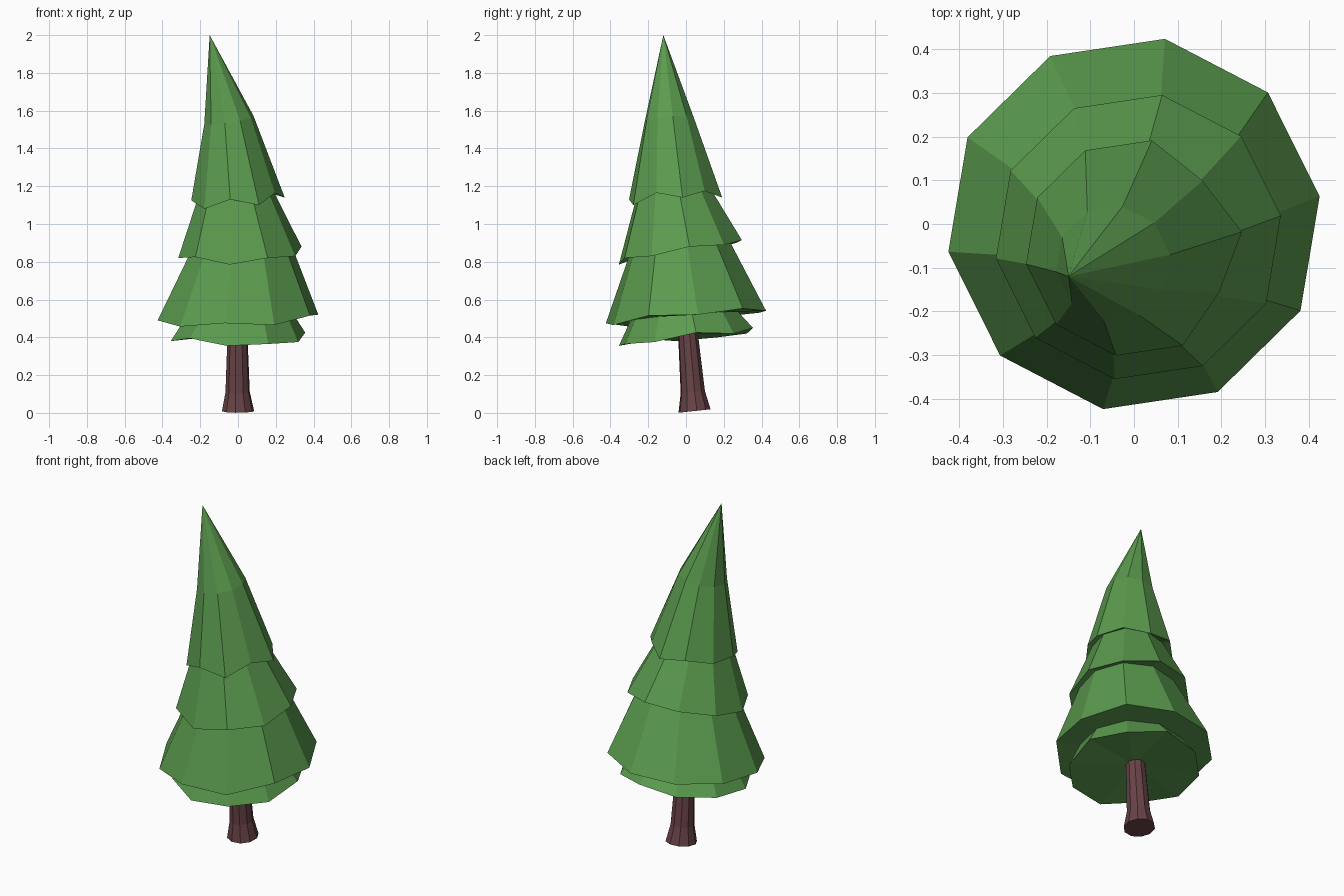
import bpy, bmesh, math
from mathutils import Vector

if "Cube" in bpy.data.objects:
    bpy.data.objects.remove(bpy.data.objects["Cube"])

N = 10
PHASE = math.radians(8.5)


def material(name, rgb):
    m = bpy.data.materials.new(name)
    m.diffuse_color = (*rgb, 1)
    m.use_nodes = True
    m.node_tree.nodes["Principled BSDF"].inputs["Base Color"].default_value = m.diffuse_color
    return m


def ring(cx, cy, r, z, tilt=(0, 0), dents=()):
    """Ten-sided ring; z is one height (tilted) or a list of ten heights."""
    pts = []
    for k in range(N):
        a = PHASE + math.tau * k / N
        rk = r * (0.88 if k in dents else 1)
        dx, dy = rk * math.cos(a), rk * math.sin(a)
        h = z[k] if isinstance(z, list) else z + tilt[0] * dx + tilt[1] * dy
        pts.append(Vector((cx + dx, cy + dy, h)))
    return pts


def loft(name, rings, bottom, top, mat):
    """Skin the rings in order and close both ends with a fan."""
    bm = bmesh.new()
    loops = [[bm.verts.new(p) for p in r] for r in rings]
    lo, hi = bm.verts.new(bottom), bm.verts.new(top)
    for k in range(N):
        j = (k + 1) % N
        bm.faces.new((lo, loops[0][j], loops[0][k]))
        bm.faces.new((hi, loops[-1][k], loops[-1][j]))
        for a, b in zip(loops, loops[1:]):
            bm.faces.new((a[k], a[j], b[j], b[k]))
    bmesh.ops.recalc_face_normals(bm, faces=bm.faces)
    me = bpy.data.meshes.new(name)
    bm.to_mesh(me)
    bm.free()
    me.materials.append(mat)
    ob = bpy.data.objects.new(name, me)
    bpy.context.collection.objects.link(ob)
    return ob


green = material("needle green", (0.105, 0.33, 0.077))
brown = material("bark brown", (0.14, 0.056, 0.062))

# Foliage: four skirts, each a jagged rim followed by a narrower neck
foliage = [
    ring(0, 0, 0.36, [.425, .42, .45, .42, .40, .38, .395, .355, .365, .375]),
    ring(0.005, -0.01, 0.29, 0.51, (0.04, 0.08)),
    ring(0, 0, 0.43, [.52, .553, .54, .53, .51, .49, .457, .475, .465, .515]),
    ring(0.013, -0.035, 0.268, 0.875, (0.08, 0.13)),
    ring(0.01, -0.03, 0.33, [.88, .89, .915, .90, .86, .82, .825, .785, .82, .83]),
    ring(-0.015, -0.068, 0.20, 1.16, (0.1, 0.13)),
    ring(0, -0.055, 0.25, [1.14, 1.175, 1.14, 1.16, 1.13, 1.125, 1.08, 1.13, 1.10, 1.165],
         dents=(1, 9)),
    ring(-0.048, -0.09, 0.132, 1.55, (0.15, 0.1)),
]
loft("foliage", foliage, (0, 0, 0.42), (-0.15, -0.12, 2.0), green)

# Trunk: flared foot, leaning slightly forward
trunk = [
    ring(0, 0.045, 0.086, 0.01, (0, 0.11)),
    ring(-0.002, 0.036, 0.065, 0.11, (0, 0.1)),
    ring(-0.003, 0.008, 0.052, 0.45),
]
loft("trunk", trunk, (0, 0.045, 0.01), (-0.003, 0.008, 0.45), brown)
